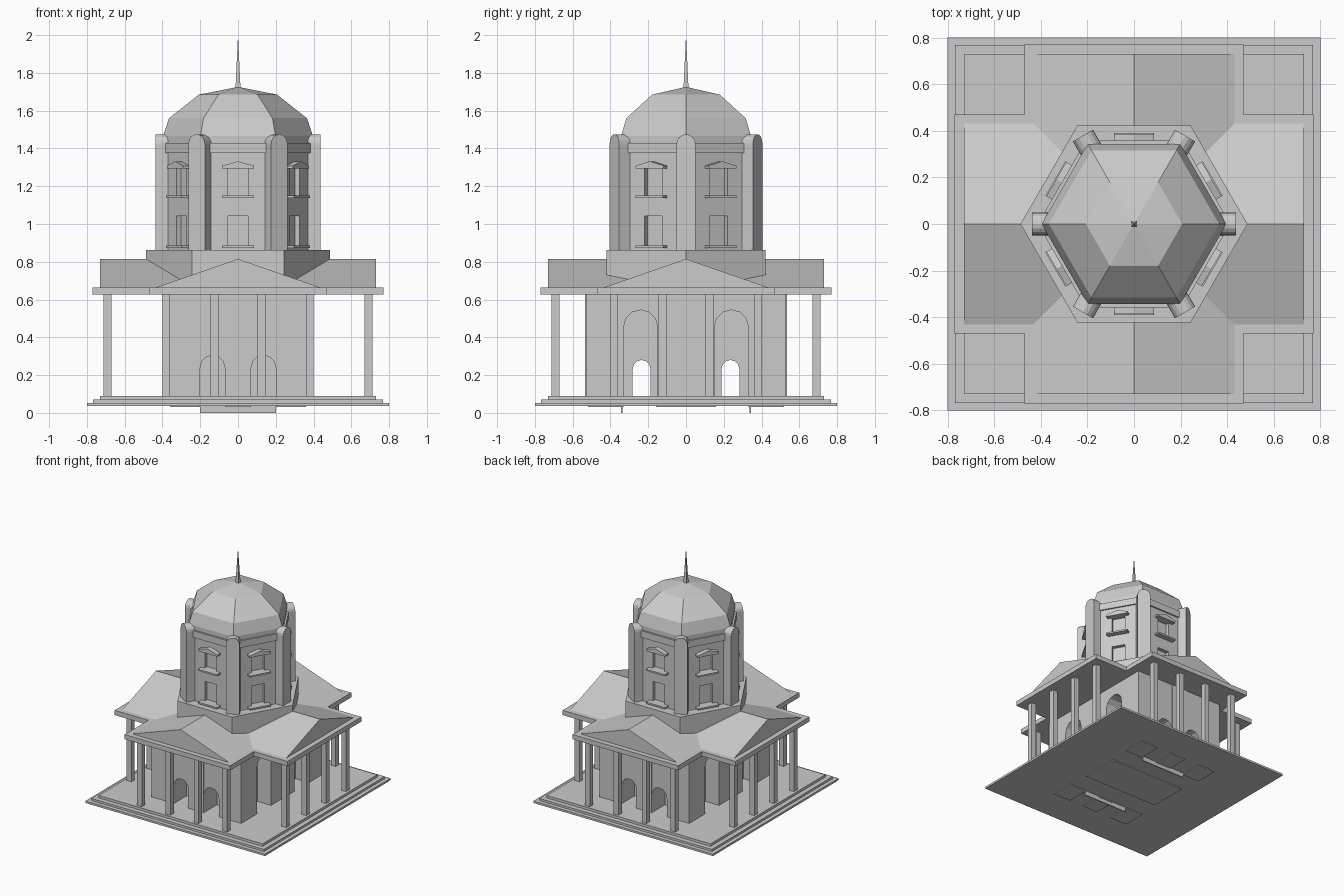
import bpy, bmesh, math
from mathutils import Matrix, Vector

if "Cube" in bpy.data.objects:
    bpy.data.objects.remove(bpy.data.objects["Cube"])

stone = bpy.data.materials.new("grey_stone")
stone.diffuse_color = (0.6, 0.6, 0.6, 1)
stone.use_nodes = True
stone.node_tree.nodes["Principled BSDF"].inputs["Base Color"].default_value = stone.diffuse_color


def finish(name, bm, matrix=None):
    if matrix is not None:
        bm.transform(matrix)
    bmesh.ops.recalc_face_normals(bm, faces=bm.faces)
    me = bpy.data.meshes.new(name)
    bm.to_mesh(me)
    bm.free()
    me.materials.append(stone)
    ob = bpy.data.objects.new(name, me)
    bpy.context.collection.objects.link(ob)
    return ob


def box(name, x0, x1, y0, y1, z0, z1, matrix=None):
    bm = bmesh.new()
    bmesh.ops.create_cube(bm, size=1)
    for v in bm.verts:
        v.co = Vector(((x0 + x1) / 2 + v.co.x * (x1 - x0),
                       (y0 + y1) / 2 + v.co.y * (y1 - y0),
                       (z0 + z1) / 2 + v.co.z * (z1 - z0)))
    return finish(name, bm, matrix)


def extrude(name, pts, direction, matrix=None):
    """Solid from a planar outline pushed along a direction."""
    bm = bmesh.new()
    f = bm.faces.new([bm.verts.new(p) for p in pts])
    r = bmesh.ops.extrude_face_region(bm, geom=[f], use_keep_orig=True)
    vs = [g for g in r["geom"] if isinstance(g, bmesh.types.BMVert)]
    bmesh.ops.translate(bm, vec=direction, verts=vs)
    return finish(name, bm, matrix)


def rings(name, profile, n=6):
    """Stacked n-sided rings; radius 0 closes to a point."""
    bm = bmesh.new()
    prev = None
    for r, z in profile:
        if r == 0:
            tip = bm.verts.new((0, 0, z))
            for i in range(n):
                bm.faces.new((prev[i], prev[(i + 1) % n], tip))
            prev = None
            break
        cur = [bm.verts.new((r * math.cos(math.tau * i / n),
                             r * math.sin(math.tau * i / n), z)) for i in range(n)]
        if prev:
            for i in range(n):
                j = (i + 1) % n
                bm.faces.new((prev[i], prev[j], cur[j], cur[i]))
        else:
            bm.faces.new(cur[::-1])
        prev = cur
    if prev:
        bm.faces.new(prev)
    return finish(name, bm)


def arch(c, half, z0, top, steps=6):
    """Arch outline as (u, z) pairs."""
    pts = [(c - half, z0), (c + half, z0)]
    for i in range(steps + 1):
        a = math.pi * i / steps
        pts.append((c + half * math.cos(a), top - half + half * math.sin(a)))
    return pts


def cut(target, cutter):
    m = target.modifiers.new("cut", 'BOOLEAN')
    m.operation = 'DIFFERENCE'
    m.solver = 'EXACT'
    m.object = cutter
    cutter.hide_render = True
    bpy.context.view_layer.objects.active = target
    bpy.ops.object.modifier_apply(modifier=m.name)
    bpy.data.objects.remove(cutter)


# Stepped platform
for i, (h, z0, z1) in enumerate([(0.80, 0.037, 0.053), (0.768, 0.053, 0.07), (0.73, 0.07, 0.09)]):
    box(f"platform_step_{i}", -h, h, -h, h, z0, z1)

# Foundation pads under the platform
for s in (-1, 1):
    y0, y1 = sorted((s * 0.33, s * 0.52))
    for x0, x1 in ((-0.36, -0.2), (-0.07, 0.07), (0.2, 0.36)):
        box("foundation_pad", x0, x1, y0, y1, 0.03, 0.04)
    box("foundation_strip", -0.2, 0.2, s * 0.34 - 0.004, s * 0.34 + 0.004, 0, 0.04)
box("foundation_core", -0.34, 0.34, -0.16, 0.16, 0.03, 0.04)

# Lower hall with arched niches and passages
hall = box("lower_hall", -0.4, 0.4, -0.53, 0.53, 0.08, 0.63)
for sy in (-1, 1):
    for sx in (-1, 1):
        cut(hall, extrude("side_niche_cutter",
                          [(sx * 0.28, u, z) for u, z in arch(sy * 0.24, 0.09, 0.09, 0.545)],
                          (sx * 0.2, 0, 0)))
        cut(hall, extrude("front_niche_cutter",
                          [(u, sy * 0.37, z) for u, z in arch(sx * 0.135, 0.065, 0.09, 0.305)],
                          (0, sy * 0.2, 0)))
    cut(hall, extrude("passage_cutter",
                      [(-0.5, u, z) for u, z in arch(sy * 0.235, 0.047, 0.09, 0.28)], (1, 0, 0)))
    box("centre_pilaster", -0.07, 0.07, sy * 0.53 - 0.006, sy * 0.53 + 0.006, 0.085, 0.63)

# Porch columns, four on each side
for k in range(4):
    rot = Matrix.Rotation(k * math.pi / 2, 4, 'Z')
    for x in (-0.38, -0.125, 0.125, 0.38):
        box("porch_column", x - 0.021, x + 0.021, -0.711, -0.669, 0.085, 0.63, rot)

# Cross-shaped eave slab
a, b = 0.47, 0.77
cross = [(-a, -b), (a, -b), (a, -a), (b, -a), (b, a), (a, a),
         (a, b), (-a, b), (-a, a), (-b, a), (-b, -a), (-a, -a)]
extrude("eave_slab", [(x, y, 0.627) for x, y in cross], (0, 0, 0.038))

# Crossing gable roofs
for k in range(2):
    extrude("gable_roof", [(-0.435, -0.73, 0.664), (0.435, -0.73, 0.664), (0, -0.73, 0.815)],
            (0, 1.46, 0), Matrix.Rotation(k * math.pi / 2, 4, 'Z'))

# Hexagonal collar, drum, cornice, dome and spire
rings("drum_collar", [(0.487, 0.66), (0.487, 0.863)])
drum = rings("drum", [(0.4, 0.86), (0.4, 1.40)])
rings("drum_cornice", [(0.413, 1.375), (0.413, 1.43)])
rings("dome", [(0.397, 1.425), (0.397, 1.465), (0.365, 1.56), (0.207, 1.685), (0, 1.726)])
spire = rings("spire", [(0.02, 1.70), (0, 2.0)], 4)
spire.rotation_euler.z = math.pi / 4

# Round-topped piers on the drum corners
for k in range(6):
    rot = Matrix.Rotation(k * math.pi / 3, 4, 'Z')
    extrude("corner_pier", [(0.37, u, z) for u, z in arch(0, 0.05, 0.86, 1.475, 8)],
            (0.068, 0, 0), rot)

# Windows on each drum face, two storeys
wall = 0.4 * math.cos(math.pi / 6)
for k in range(6):
    rot = Matrix.Rotation(k * math.pi / 3, 4, 'Z')
    for z0, z1 in ((0.885, 1.043), (1.15, 1.295)):
        cut(drum, box("window_cutter", -0.053, 0.053, -wall - 0.05, -wall + 0.03, z0, z1, rot))
        box("window_sill", -0.085, 0.085, -0.39, -wall + 0.01, z0 - 0.013, z0, rot)
    extrude("window_pediment",
            [(-0.085, -0.385, 1.293), (0.085, -0.385, 1.293), (0.085, -0.385, 1.308),
             (0, -0.385, 1.332), (-0.085, -0.385, 1.308)], (0, 0.05, 0), rot)
